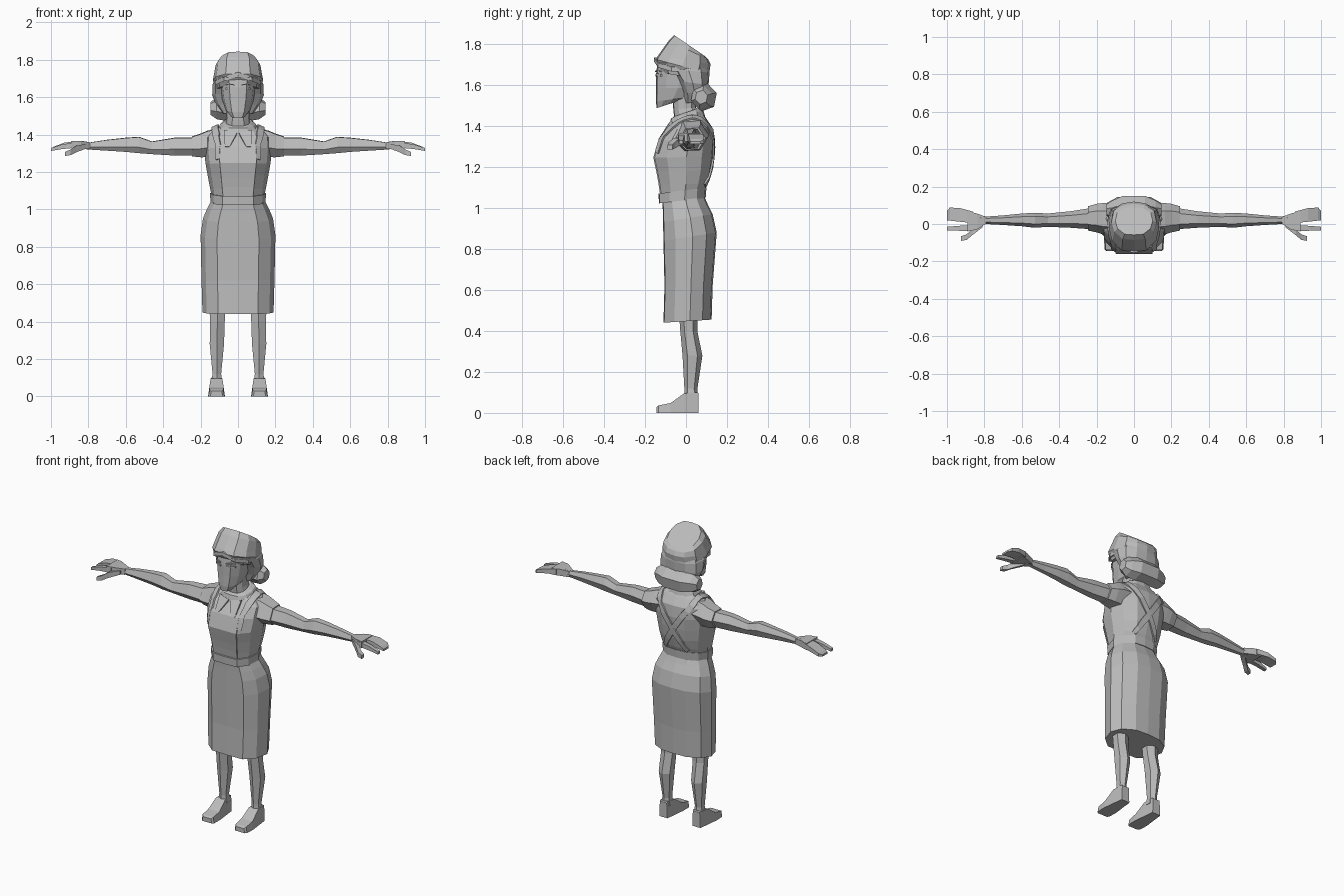
import bpy, bmesh, math
from mathutils import Vector
from mathutils.bvhtree import BVHTree

grey = bpy.data.materials.new("mid grey")
grey.diffuse_color = (0.5, 0.5, 0.5, 1)

# Half outline of a body section: x fraction, y fraction (-1 front, 1 back)
BODY = [(0, -1), (.56, -.97), (.88, -.55), (1, .1), (.84, .62), (.45, .95), (0, 1)]
HEAD = [(0, -1), (.5, -.95), (.88, -.55), (1, 0), (.9, .6), (.5, .92), (0, 1)]
HEX = [(0, -1), (.85, -.5), (.85, .5), (0, 1)]


def finish(name, bm, mirror=False):
    bmesh.ops.recalc_face_normals(bm, faces=bm.faces[:])
    me = bpy.data.meshes.new(name)
    bm.to_mesh(me)
    bm.free()
    me.materials.append(grey)
    ob = bpy.data.objects.new(name, me)
    bpy.context.collection.objects.link(ob)
    if mirror:
        ob.modifiers.new("mirror", 'MIRROR')
    return ob


def loft(name, rings, mirror=False):
    bm = bmesh.new()
    vs = [[bm.verts.new(p) for p in r] for r in rings]
    n = len(vs[0])
    for a, b in zip(vs, vs[1:]):
        for i in range(n):
            j = (i + 1) % n
            bm.faces.new((a[i], a[j], b[j], b[i]))
    bm.faces.new(vs[0])
    bm.faces.new(vs[-1])
    return finish(name, bm, mirror)


def section(half, hw, yf, yb, zf, zb, cx=0):
    full = half + [(-x, y) for x, y in half[-2:0:-1]]
    m, h = (yf + yb) / 2, (yb - yf) / 2
    return [(cx + fx * hw, m + fy * h, zf + (zb - zf) * (fy + 1) / 2) for fx, fy in full]


def stack(name, half, rows, mirror=False):
    return loft(name, [section(half, *r) for r in rows], mirror)


def limb(name, rows, box=False):
    # Sections across x: (x, front y, back y, bottom z, top z)
    shape = ([(-1, -1), (1, -1), (1, 1), (-1, 1)] if box else
             [(-1, -.25), (-.45, -.95), (.5, -.9), (1, .1), (.5, 1), (-.5, .95)])
    return loft(name, [[(x, (a + b) / 2 + u * (b - a) / 2, (c + d) / 2 + v * (d - c) / 2)
                        for u, v in shape] for x, a, b, c, d in rows], True)


# Skirt, belt and upper body: (half width, front y, back y, front z, back z)
stack("skirt", BODY, [(.19, -.11, .125, .44, .455), (.195, -.105, .13, .62, .62),
                      (.2, -.11, .15, .84, .88), (.187, -.112, .13, .93, .97),
                      (.165, -.113, .105, .985, 1.02), (.143, -.115, .088, 1.03, 1.06)])
stack("belt", BODY, [(.147, -.132, .096, 1.022, 1.05), (.15, -.134, .1, 1.07, 1.1)])
torso = stack("torso", BODY, [(.14, -.122, .088, 1.05, 1.08), (.15, -.13, .105, 1.11, 1.12),
                              (.162, -.143, .122, 1.18, 1.18), (.174, -.158, .132, 1.245, 1.25),
                              (.182, -.132, .137, 1.33, 1.32), (.18, -.09, .13, 1.385, 1.39),
                              (.145, -.06, .1, 1.42, 1.435), (.07, -.05, .07, 1.44, 1.475)])
surface = BVHTree.FromObject(torso, bpy.context.evaluated_depsgraph_get())


def strap(name, path, width, mirror=True, lift=.009):
    # Thin band laid over the upper body
    pts = []
    for a, b in zip(path, path[1:]):
        pts += [Vector(a).lerp(Vector(b), t / 4) for t in range(4)]
    pts.append(Vector(path[-1]))
    rings = []
    for i, p in enumerate(pts):
        d = (pts[min(i + 1, len(pts) - 1)] - pts[max(i - 1, 0)]).normalized()
        loc, nor, _, _ = surface.find_nearest(p)
        side = d.cross(nor).normalized() * width / 2
        ring = []
        for s in (-1, 1):
            q, n, _, _ = surface.find_nearest(p + side * s)
            pair = [q - nor * .006, q + nor * lift]
            ring += pair if s < 0 else pair[::-1]
        rings.append(ring)
    return loft(name, rings, mirror)


# Apron bib, shoulder straps and the crossing straps at the back
strap("bib", [(0, -.16, 1.375), (0, -.18, 1.25), (0, -.15, 1.07)], .2, False, .006)
strap("front_strap", [(.105, -.15, 1.27), (.11, -.12, 1.36), (.125, -.06, 1.42),
                      (.125, .03, 1.45)], .04)
strap("back_strap", [(.125, .03, 1.45), (.12, .12, 1.42), (0, .15, 1.24),
                     (-.09, .12, 1.1)], .036)

# Sleeves, arms and hands
limb("sleeve", [(.1, -.06, .11, 1.27, 1.435), (.165, -.055, .112, 1.275, 1.42),
                (.2, -.045, .108, 1.275, 1.405), (.245, -.035, .095, 1.28, 1.39)])
limb("arm", [(.2, -.03, .09, 1.285, 1.385), (.34, -.02, .068, 1.285, 1.383),
             (.46, -.015, .056, 1.293, 1.363), (.53, -.02, .06, 1.298, 1.388),
             (.6, -.012, .056, 1.305, 1.383), (.7, -.005, .046, 1.312, 1.372),
             (.79, 0, .04, 1.318, 1.358), (.83, -.012, .05, 1.322, 1.365)])
limb("palm", [(.79, .002, .038, 1.322, 1.358), (.84, -.03, .056, 1.325, 1.366),
              (.89, -.04, .07, 1.325, 1.366)], True)
limb("fingers", [(.86, .005, .066, 1.332, 1.366), (.93, .012, .085, 1.328, 1.356),
                 (.985, .018, .088, 1.316, 1.335), (1, .02, .07, 1.312, 1.324)], True)
limb("index_finger", [(.86, -.038, -.005, 1.33, 1.36), (.94, -.036, -.01, 1.322, 1.347),
                      (1, -.035, -.015, 1.312, 1.328)], True)
limb("thumb", [(.81, -.018, .02, 1.325, 1.35), (.865, -.06, -.03, 1.305, 1.34),
               (.895, -.085, -.055, 1.29, 1.32), (.925, -.09, -.066, 1.285, 1.307)], True)

# Legs and shoes
stack("leg", HEX, [(.036, -.008, .058, .07, .07, .113), (.027, -.008, .056, .12, .12, .113),
                   (.045, -.017, .08, .28, .28, .113), (.046, -.028, .055, .4, .4, .11),
                   (.052, -.035, .055, .5, .5, .11)], True)
loft("shoe", [[(.115 + s * w, y, z) for s, z in ((-1, 0), (1, 0), (.85, h), (-.85, h))]
              for y, w, h in ((-.145, .033, .028), (-.135, .043, .036), (-.075, .045, .048),
                              (-.01, .037, .095), (.055, .03, .1), (.062, .028, .0955))], True)

# Neck and collar
stack("neck", HEAD, [(.07, -.055, .075, 1.42, 1.45), (.06, -.062, .05, 1.48, 1.49),
                     (.062, -.065, .05, 1.56, 1.56)])
stack("collar", HEAD, [(.115, -.085, .095, 1.395, 1.44), (.095, -.073, .085, 1.435, 1.475),
                       (.073, -.06, .07, 1.445, 1.49)])
bm = bmesh.new()
flap = [(.005, -.087, 1.41), (.075, -.075, 1.425), (.07, -.133, 1.335), (.045, -.135, 1.335)]
bm.faces.new([bm.verts.new(p) for p in flap])
collar_flap = finish("collar_flap", bm, True)
collar_flap.modifiers.new("thickness", 'SOLIDIFY').thickness = .012

# Head, hair and rolled bun
stack("head", HEAD, [(.042, -.143, -.04, 1.487, 1.52), (.066, -.147, .02, 1.52, 1.54),
                     (.084, -.146, .07, 1.585, 1.585), (.092, -.146, .09, 1.65, 1.65),
                     (.1, -.138, .1, 1.72, 1.72)])
stack("hair", HEAD, [(.085, -.01, .08, 1.51, 1.52), (.118, -.02, .105, 1.56, 1.56),
                     (.138, -.045, .11, 1.62, 1.6), (.135, -.09, .115, 1.68, 1.66),
                     (.115, -.11, .11, 1.73, 1.7)])
stack("fringe", HEAD, [(.112, -.12, .05, 1.66, 1.63), (.118, -.148, .06, 1.705, 1.69),
                       (.11, -.14, .06, 1.73, 1.72)])
bun = [(-.147, .5), (-.115, .85), (-.06, 1), (.06, 1), (.115, .85), (.147, .5)]
loft("hair_roll", [[(x, (.09 if abs(x) < .1 else .075) + .063 * k * math.cos(a),
                     1.54 + .07 * k * math.sin(a))
                    for a in (i * math.pi / 3 + .3 for i in range(6))] for x, k in bun])

# Cap with a raised front and a top sloping to the back
stack("cap", HEAD, [(.122, -.135, .105, 1.695, 1.63), (.135, -.147, .113, 1.725, 1.655),
                    (.128, -.135, .12, 1.745, 1.7), (.12, -.085, .108, 1.815, 1.725),
                    (.1, -.058, .09, 1.843, 1.742)])
loft("cap_brim", [[(x, y, z) for y, z in ((f, h), (f, h + .022), (b, h + .026), (b, h))]
                  for x, f, b, h in ((-.122, -.07, -.03, 1.665), (-.075, -.137, -.09, 1.685),
                                     (0, -.155, -.1, 1.712), (.075, -.137, -.09, 1.685),
                                     (.122, -.07, -.03, 1.665))])

# Eyes and brows as thin plates
for name, z, h, y in (("eye", 1.64, .012, -.146), ("brow", 1.662, .006, -.147)):
    loft(name, [[(x, yy, zz) for yy, zz in ((y - .004 + o, z + r), (y - .004 + o, z + r + h),
                                            (y + .004 + o, z + r + h), (y + .004 + o, z + r))]
                for x, o, r in ((.018, 0, 0), (.045, .004, .004), (.066, .026, 0))], True)
